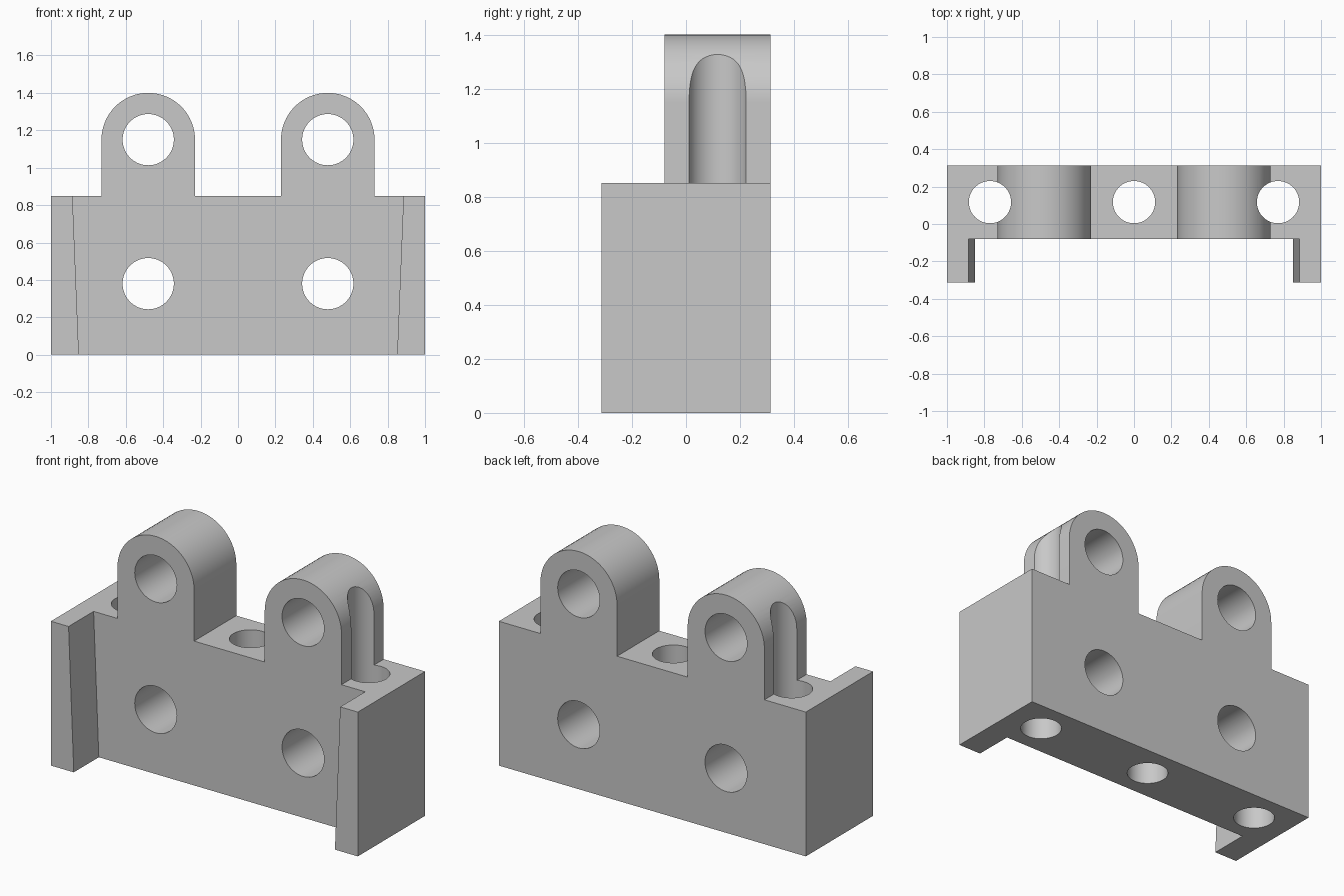
import bpy, bmesh, math
from mathutils import Matrix, Vector

if "Cube" in bpy.data.objects:
    bpy.data.objects.remove(bpy.data.objects["Cube"], do_unlink=True)

HALF_DEPTH, WALL_FRONT = 0.313, -0.08
DECK, LUG_X, LUG_Z, LUG_R = 0.85, 0.48, 1.15, 0.25
HOLE_Y = 0.117

grey = bpy.data.materials.new("plain_grey")
grey.use_nodes = True
colour = (0.58, 0.58, 0.58, 1)
grey.diffuse_color = colour
grey.node_tree.nodes["Principled BSDF"].inputs["Base Color"].default_value = colour


def add_object(name, bm):
    bmesh.ops.recalc_face_normals(bm, faces=bm.faces)
    mesh = bpy.data.meshes.new(name)
    bm.to_mesh(mesh)
    bm.free()
    mesh.materials.append(grey)
    obj = bpy.data.objects.new(name, mesh)
    bpy.context.collection.objects.link(obj)
    return obj


def prism(name, profile, y0, y1):
    """Extrude an x-z profile along y."""
    bm = bmesh.new()
    face = bm.faces.new([bm.verts.new((x, y0, z)) for x, z in profile])
    side = bmesh.ops.extrude_face_region(bm, geom=[face])["geom"]
    verts = [v for v in side if isinstance(v, bmesh.types.BMVert)]
    bmesh.ops.translate(bm, verts=verts, vec=(0, y1 - y0, 0))
    return add_object(name, bm)


def drill(name, radius, centre, along_y):
    """Cylindrical cutter, horizontal or vertical."""
    bm = bmesh.new()
    turn = Matrix.Rotation(math.pi / 2, 4, "X") if along_y else Matrix()
    bmesh.ops.create_cone(bm, cap_ends=True, segments=64, radius1=radius, radius2=radius,
                          depth=4, matrix=Matrix.Translation(Vector(centre)) @ turn)
    return add_object(name, bm)


def lug(cx, steps=32):
    """Rounded lug outline, from its left foot over the top to its right foot."""
    arc = [(cx - LUG_R * math.cos(math.pi * i / steps),
            LUG_Z + LUG_R * math.sin(math.pi * i / steps)) for i in range(steps + 1)]
    return [(cx - LUG_R, DECK)] + arc + [(cx + LUG_R, DECK)]


# Full-depth block with two rounded lugs
outline = [(-1, 0), (-1, DECK)] + lug(-LUG_X) + lug(LUG_X) + [(1, DECK), (1, 0)]
body = prism("bracket_body", outline, -HALF_DEPTH, HALF_DEPTH)

# Tapered front recess, leaving a wing on each side
low, high = 0.847, 0.911
cutters = [prism("recess_cutter", [(-low, -0.1), (low, -0.1), (high, 1.5), (-high, 1.5)],
                 -1, WALL_FRONT)]

# Bores through the front, in the lugs and the block
for x in (-LUG_X, LUG_X):
    for z in (LUG_Z, 0.38):
        cutters.append(drill("bore_cutter", 0.137, (x, 0, z), True))

# Vertical bolt holes, the outer ones grooving the lugs
for x in (-0.77, 0, 0.77):
    cutters.append(drill("bolt_hole_cutter", 0.113, (x, HOLE_Y, 0.7), False))

bpy.context.view_layer.objects.active = body
for cutter in cutters:
    cut = body.modifiers.new("cut", "BOOLEAN")
    cut.operation, cut.solver, cut.object = "DIFFERENCE", "EXACT", cutter
    bpy.ops.object.modifier_apply(modifier=cut.name)
    bpy.data.objects.remove(cutter, do_unlink=True)

# Smooth curved walls with crisp rims
bpy.ops.object.select_all(action="DESELECT")
body.select_set(True)
bpy.ops.object.shade_smooth_by_angle(angle=math.radians(30))
weighted = body.modifiers.new("flat_walls", "WEIGHTED_NORMAL")
weighted.keep_sharp = True
